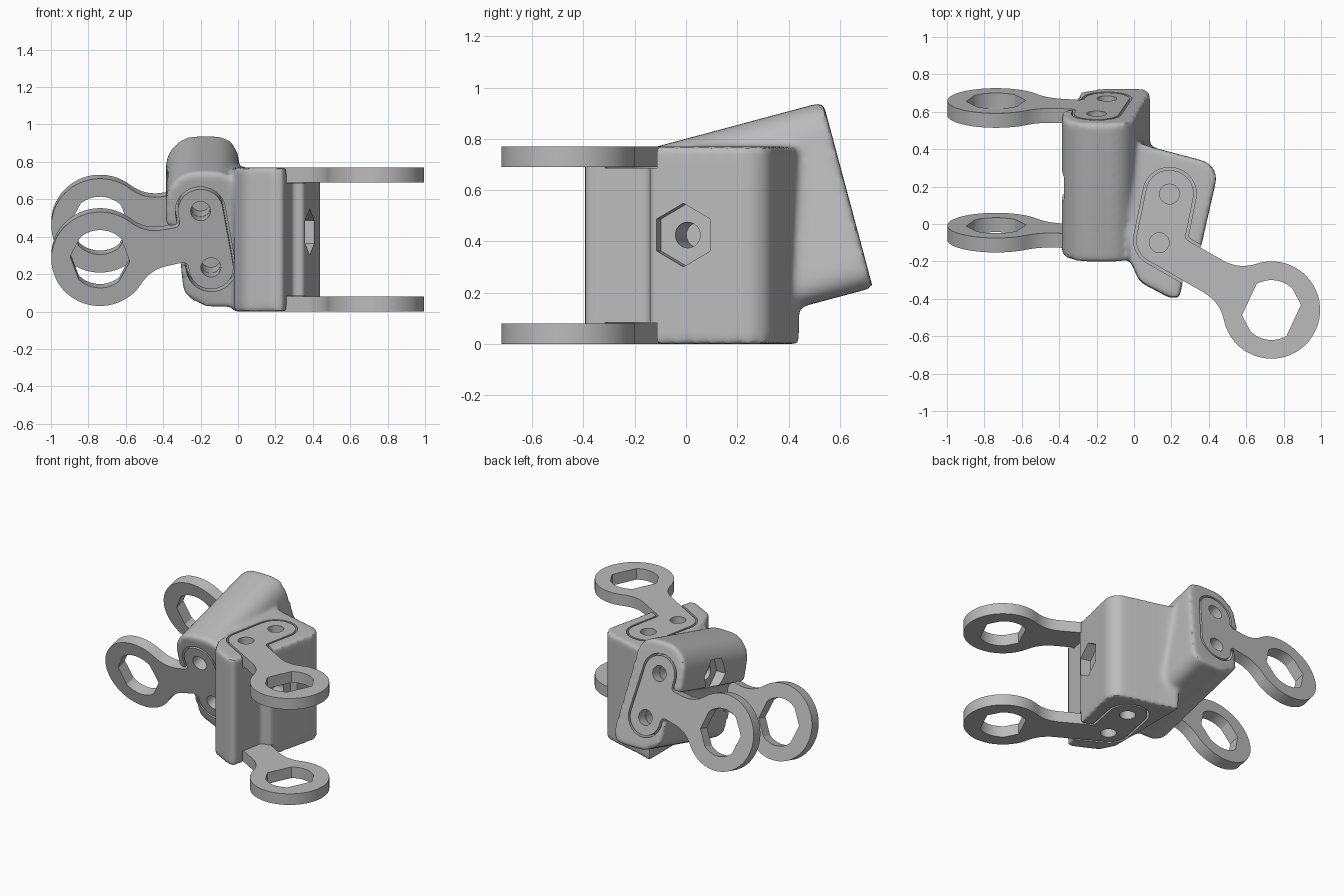
import bpy, bmesh
from math import sin, cos, radians
from mathutils import Vector, Matrix

cube = bpy.data.objects.get("Cube")
if cube:
    bpy.data.objects.remove(cube, do_unlink=True)

grey = bpy.data.materials.new("plain grey")
grey.use_nodes = True
grey.diffuse_color = (0.5, 0.5, 0.5, 1)
grey.node_tree.nodes["Principled BSDF"].inputs["Base Color"].default_value = (0.5, 0.5, 0.5, 1)

LENGTH = 0.77     # body block length
PLATE = 0.08      # lug plate thickness


def arc(c, r, a0, a1, n):
    angles = [radians(a0 + (a1 - a0) * i / n) for i in range(n + 1)]
    return [Vector((c[0] + r * cos(a), c[1] + r * sin(a))) for a in angles]


def circle(c, r, n=32):
    return arc(c, r, 0, 360, n)[:-1]


def rounded(corners):
    """Polygon with a fillet radius at each corner."""
    out, n = [], len(corners)
    for i, (x, y, r) in enumerate(corners):
        p = Vector((x, y))
        if r == 0:
            out.append(p)
            continue
        d1 = (Vector(corners[i - 1][:2]) - p).normalized()
        d2 = (Vector(corners[(i + 1) % n][:2]) - p).normalized()
        half = d1.angle(d2) / 2
        t = r * cos(half) / sin(half)
        c = p + (d1 + d2).normalized() * r / sin(half)
        a, b = p + d1 * t - c, p + d2 * t - c
        out += [c + a.lerp(b, k / 10).normalized() * r for k in range(11)]
    return out


def lug_outline(ring, angle, corners, radius=0.26, half=0.1, spread=42):
    """Eye ring flowing through a neck into the plate described by corners."""
    c = Vector(ring)
    turn = Matrix.Rotation(radians(angle), 2)
    eye = arc(ring, radius, angle + spread, angle + 360 - spread, 56)
    s = radians(spread)
    run = (radius * sin(s) - half) / cos(s)
    tip_x = radius * cos(s) + run * sin(s)

    def neck(side):
        p0 = Vector((radius * cos(s), side * radius * sin(s)))
        p1, p2 = Vector((tip_x, side * half)), Vector((tip_x + run, side * half))
        return [c + turn @ p0.lerp(p1, k / 8).lerp(p1.lerp(p2, k / 8), k / 8) for k in range(1, 9)]

    leaving, returning = neck(-1), neck(1)[::-1]
    ends = [(*leaving[-1], 0)] + corners + [(*returning[0], 0)]
    pts = eye + leaving[:-1] + rounded(ends) + returning[1:]
    return [p for i, p in enumerate(pts) if (p - pts[i - 1]).length > 1e-4]


def grow(pts, g):
    out = []
    for i, p in enumerate(pts):
        t = (pts[(i + 1) % len(pts)] - pts[i - 1]).normalized()
        out.append(p + Vector((t.y, -t.x)) * g)
    return out


def solid(name, outlines, z0, z1, frame):
    """Prism over nested outlines (inner ones are holes), placed in the frame."""
    bm = bmesh.new()
    rim = []
    for pts in outlines:
        loop = [bm.verts.new((p.x, p.y, z0)) for p in pts]
        rim += [bm.edges.new((loop[i - 1], loop[i])) for i in range(len(loop))]
    pairs = [tuple(e.verts) for e in rim]
    bmesh.ops.triangle_fill(bm, use_beauty=True, edges=rim)
    caps = [tuple(f.verts) for f in bm.faces]
    top = {v: bm.verts.new((v.co.x, v.co.y, z1)) for v in list(bm.verts)}
    for cap in caps:
        bm.faces.new([top[v] for v in reversed(cap)])
    for a, b in pairs:
        bm.faces.new((a, b, top[b], top[a]))
    bmesh.ops.recalc_face_normals(bm, faces=bm.faces[:])
    bm.transform(frame)
    mesh = bpy.data.meshes.new(name)
    bm.to_mesh(mesh)
    bm.free()
    mesh.materials.append(grey)
    obj = bpy.data.objects.new(name, mesh)
    bpy.context.collection.objects.link(obj)
    return obj


def activate(obj):
    bpy.ops.object.select_all(action='DESELECT')
    obj.select_set(True)
    bpy.context.view_layer.objects.active = obj


def apply(obj, kind, **settings):
    mod = obj.modifiers.new(kind.lower(), kind)
    for key, value in settings.items():
        setattr(mod, key, value)
    activate(obj)
    bpy.ops.object.modifier_apply(modifier=mod.name)


def watertight(obj):
    bm = bmesh.new()
    bm.from_mesh(obj.data)
    closed = all(e.is_manifold for e in bm.edges)
    bm.free()
    return closed


def boolean(obj, other, operation):
    solver = 'MANIFOLD' if watertight(obj) and watertight(other) else 'FLOAT'
    apply(obj, 'BOOLEAN', object=other, operation=operation, solver=solver)
    bpy.data.objects.remove(other, do_unlink=True)


def smooth(obj, angle):
    activate(obj)
    bpy.ops.object.shade_smooth_by_angle(angle=radians(angle))


# Two clamp halves: one upright, one lying back at a tilt
halves = [
    dict(name="upright", frame=Matrix.Identity(4),
         body=[(0.245, -0.395, 0.02), (0.29, -0.13, 0), (0.352, -0.15, 0), (0.458, 0.315, 0.1),
               (0.10, 0.41, 0), (-0.02, 0.45, 0), (-0.02, -0.2, 0), (0.03, -0.31, 0.08),
               (0.19, -0.395, 0.05)],
         ring=(0.735, -0.46), angle=150, screws=[(0.19, 0.16), (0.135, -0.10)],
         plate=[(0.273, -0.08, 0.03), (0.341, 0.26, 0.125), (0.09, 0.311, 0.125), (-0.004, -0.15, 0.125)],
         flats=(45, 120, 10), nut=(0.383, -0.01, 0.425), out=(0.97, -0.24, 0)),
    dict(name="tilted", frame=Matrix.Translation((0, 0.734, 0.2)) @ Matrix.Rotation(radians(105), 4, 'X'),
         body=[(-0.31, 0.30, 0), (-0.29, 0.08, 0.1), (-0.16, 0.02, 0.05), (0.10, 0.02, 0.08),
               (-0.015, 0.77, 0.13), (-0.388, 0.77, 0.17), (-0.385, 0.47, 0), (-0.31, 0.45, 0)],
         ring=(-0.738, 0.29), angle=10, screws=[(-0.2, 0.555), (-0.145, 0.243)],
         plate=[(-0.27, 0.277, 0.03), (-0.242, 0.104, 0.118), (-0.006, 0.146, 0.118),
                (-0.103, 0.694, 0.118), (-0.339, 0.652, 0.118), (-0.308, 0.468, 0.03)],
         flats=(45, 130, -5), nut=(-0.385, 0.55, 0.385), out=(-1, 0, 0)),
]

cores, cutters = [], []
for h in halves:
    name, frame = h["name"], h["frame"]
    cores.append(solid("clamp_body", [rounded(h["body"])], 0, LENGTH, frame))
    outline = lug_outline(h["ring"], h["angle"], h["plate"])
    a0, a1, tip = h["flats"]
    eye = [p for turn in (0, 180)
           for p in arc(h["ring"], 0.16, a0 + turn, a1 + turn, 12)
           + arc(h["ring"], 0.16, tip + 180 + turn, tip + 180 + turn, 1)[:1]]
    holes = [circle(s, 0.053) for s in h["screws"]]
    # Lug plates at both ends, with pockets and screw bores in the body
    for end, z0, z1, low, high, deep in (
            ("first", 0, PLATE, -0.04, PLATE + 0.004, (0.04, 0.2)),
            ("second", LENGTH - PLATE, LENGTH, LENGTH - PLATE - 0.004, LENGTH + 0.04,
             (LENGTH - 0.2, LENGTH - 0.04))):
        lug = solid(f"{name}_{end}_lug", [outline, eye] + holes, z0, z1, frame)
        smooth(lug, 25)
        cutters.append(solid("pocket", [grow(outline, 0.014)], low, high, frame))
        cutters += [solid("screw_bore", [c], *deep, frame) for c in holes]
    # Hexagonal nut seat and bolt bore in the side wall
    n = Vector(h["out"]).normalized()
    up = Vector((0, 0, 1))
    seat = Matrix((up, n.cross(up), n)).transposed().to_4x4()
    seat = frame @ Matrix.Translation(h["nut"]) @ seat
    cutters.append(solid("nut_seat", [circle((0, 0), 0.124, 6)], -0.07, 0.08, seat))
    cutters.append(solid("bolt_bore", [circle((0, 0), 0.05)], -0.25, -0.04, seat))

# Blend both halves into one soft casting, then cut the crisp details
body = cores[0]
boolean(body, cores[1], 'UNION')
apply(body, 'REMESH', mode='VOXEL', voxel_size=0.015)
apply(body, 'SMOOTH', factor=0.5, iterations=12)
for cutter in cutters:
    boolean(body, cutter, 'DIFFERENCE')
body.data.materials.clear()
body.data.materials.append(grey)
smooth(body, 35)
